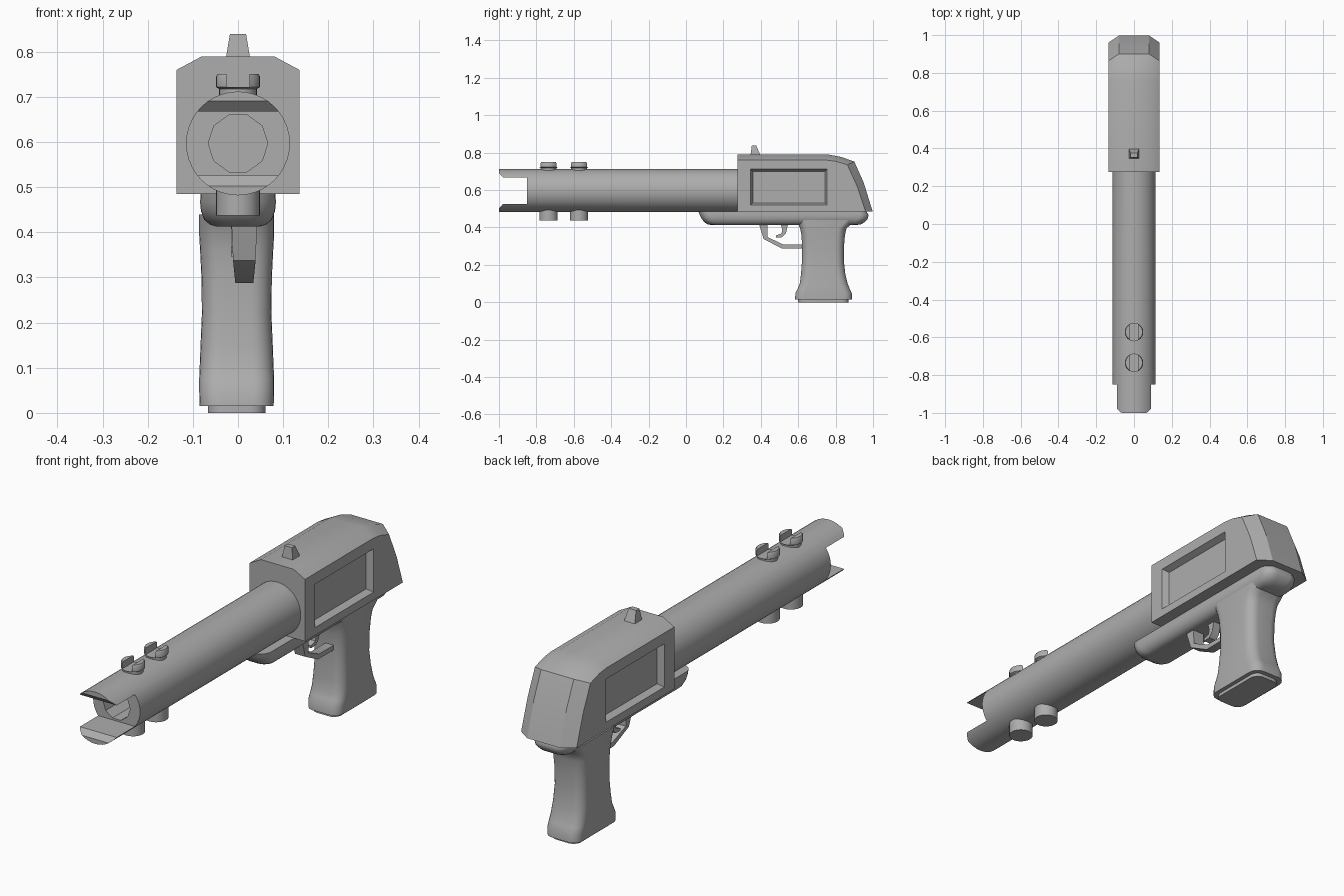
import bpy, bmesh, math
from mathutils import Matrix

if "Cube" in bpy.data.objects:
    bpy.data.objects.remove(bpy.data.objects["Cube"])

GREY = bpy.data.materials.new("plain grey")
GREY.diffuse_color = (0.42, 0.42, 0.42, 1)
GREY.use_nodes = True
GREY.node_tree.nodes["Principled BSDF"].inputs["Base Color"].default_value = GREY.diffuse_color


def loft(name, rings, angle=35):
    """Closed solid skinned through rings of equal point count."""
    bm = bmesh.new()
    loops = [[bm.verts.new(p) for p in ring] for ring in rings]
    n = len(loops[0])
    for a, b in zip(loops, loops[1:]):
        for i in range(n):
            j = (i + 1) % n
            bm.faces.new((a[i], a[j], b[j], b[i]))
    bm.faces.new(loops[0])
    bm.faces.new(loops[-1])
    bmesh.ops.recalc_face_normals(bm, faces=bm.faces)
    me = bpy.data.meshes.new(name)
    bm.to_mesh(me)
    bm.free()
    me.materials.append(GREY)
    ob = bpy.data.objects.new(name, me)
    bpy.context.collection.objects.link(ob)
    return smooth(ob, angle)


def activate(ob):
    bpy.ops.object.select_all(action='DESELECT')
    ob.select_set(True)
    bpy.context.view_layer.objects.active = ob


def smooth(ob, angle=35):
    activate(ob)
    bpy.ops.object.shade_smooth_by_angle(angle=math.radians(angle))
    return ob


def cut(ob, cutter, angle=35):
    """Subtract a cutter and remove it."""
    cutter.hide_render = True
    mod = ob.modifiers.new("cut", 'BOOLEAN')
    mod.operation = 'DIFFERENCE'
    mod.solver = 'EXACT'
    mod.object = cutter
    activate(ob)
    bpy.ops.object.modifier_apply(modifier=mod.name)
    bpy.data.objects.remove(cutter)
    smooth(ob, angle)


def side_prism(name, profile, x0, x1, angle=35):
    """Extrude a (y, z) profile from x0 to x1."""
    return loft(name, [[(x, y, z) for y, z in profile] for x in (x0, x1)], angle)


def circle_y(r, y, n, z=0.597):
    return [(r * math.cos(2 * math.pi * i / n), y,
             z + r * math.sin(2 * math.pi * i / n)) for i in range(n)]


def circle_z(r, y, z, n=24):
    return [(r * math.cos(2 * math.pi * i / n),
             y + r * math.sin(2 * math.pi * i / n), z) for i in range(n)]


def round_rect(z, y0, y1, hx, r, cx=0.0, n=6):
    """Rounded rectangle in plan at height z."""
    pts = []
    for k, (sx, sy) in enumerate(((1, 1), (-1, 1), (-1, -1), (1, -1))):
        ox = cx + sx * (hx - r)
        oy = (y1 - r) if sy > 0 else (y0 + r)
        for i in range(n + 1):
            a = math.pi / 2 * (k + i / n)
            pts.append((ox + r * math.cos(a), oy + r * math.sin(a), z))
    return pts


# Barrel with bore and open jaws at the muzzle
barrel = loft("barrel", [circle_y(0.115, y, 40) for y in (-1.0, 0.30)])
slot = [(-1.05, 0.46), (-1.0, 0.503), (-0.978, 0.526), (-0.85, 0.526),
        (-0.85, 0.668), (-0.978, 0.668), (-1.0, 0.691), (-1.05, 0.734)]
cut(barrel, side_prism("slot_cutter", slot, -0.2, 0.2))
cut(barrel, loft("bore_cutter", [circle_y(0.066, -0.9, 10), circle_y(0.066, -0.62, 10)]), 40)

# Slotted pegs above the barrel, plain pegs below
for i, y in enumerate((-0.735, -0.572)):
    top = loft(f"top_peg_{i}", [circle_z(0.042, y, 0.68), circle_z(0.042, y, 0.718),
                                circle_z(0.049, y, 0.722), circle_z(0.049, y, 0.745),
                                circle_z(0.045, y, 0.751)])
    notch = [(y - 0.1, 0.722), (y + 0.1, 0.722), (y + 0.1, 0.8), (y - 0.1, 0.8)]
    cut(top, side_prism("notch_cutter", notch, -0.025, 0.025))
    loft(f"bottom_peg_{i}", [circle_z(0.049, y, 0.437), circle_z(0.049, y, 0.51)])

# Receiver: full profile in the middle, smaller profile on the outer sides
mid = [(0.275, 0.485), (0.275, 0.79), (0.76, 0.79), (0.83, 0.777), (0.90, 0.752),
       (0.95, 0.64), (0.998, 0.485)]
outer = [(0.275, 0.485), (0.275, 0.76), (0.75, 0.76), (0.80, 0.754), (0.863, 0.735),
         (0.915, 0.62), (0.96, 0.485)]
receiver = loft("receiver", [[(x, y, z) for y, z in prof] for x, prof in
                             ((-0.136, outer), (-0.08, mid), (0.08, mid), (0.136, outer))], 32)

# Recessed panel on each side
for s in (-1, 1):
    def rect(x, d):
        return [(s * x, 0.345 + d, 0.52 + d), (s * x, 0.755 - d, 0.52 + d),
                (s * x, 0.755 - d, 0.712 - d), (s * x, 0.345 + d, 0.712 - d)]
    cut(receiver, loft("panel_cutter", [rect(0.146, -0.004), rect(0.108, 0.012)]), 32)

# Sight on top of the receiver
loft("sight", [[(-w, a, z), (w, a, z), (w, b, z), (-w, b, z)] for w, a, b, z in
               ((0.027, 0.345, 0.398, 0.785), (0.018, 0.352, 0.375, 0.839))])

# Rounded frame under the receiver
loft("lower_frame", [round_rect(z, a, b, hx, r) for z, a, b, hx, r in
                     ((0.413, 0.135, 0.91, 0.048, 0.035),
                      (0.417, 0.115, 0.935, 0.062, 0.045),
                      (0.428, 0.098, 0.955, 0.075, 0.05),
                      (0.447, 0.083, 0.972, 0.082, 0.05),
                      (0.466, 0.074, 0.976, 0.084, 0.05),
                      (0.486, 0.066, 0.965, 0.083, 0.05))], 50)

# Grip flared at both ends
loft("grip", [round_rect(z, a, b, hx, 0.045, -0.003) for z, a, b, hx in
              ((0.015, 0.583, 0.888, 0.082), (0.05, 0.585, 0.886, 0.083),
               (0.075, 0.598, 0.874, 0.083), (0.10, 0.608, 0.864, 0.082),
               (0.15, 0.615, 0.852, 0.080), (0.22, 0.620, 0.844, 0.077),
               (0.30, 0.621, 0.845, 0.078), (0.36, 0.617, 0.850, 0.081),
               (0.395, 0.610, 0.858, 0.083), (0.415, 0.602, 0.880, 0.083),
               (0.44, 0.592, 0.905, 0.083))], 50)
loft("grip_base", [round_rect(z, 0.60, 0.868, 0.064, 0.035, -0.003) for z in (0.0, 0.02)])

# Trigger guard: a strip that narrows downwards
guard = ((0.385, 0.435, 0.435, 0.435, 0.029), (0.415, 0.338, 0.437, 0.348, 0.025),
         (0.512, 0.288, 0.520, 0.309, 0.020), (0.64, 0.288, 0.64, 0.309, 0.020))
loft("trigger_guard", [[(0.014 - w, ya, za), (0.014 + w, ya, za),
                        (0.014 + w, yb, zb), (0.014 - w, yb, zb)]
                       for ya, za, yb, zb, w in guard])

# Curved trigger
side_prism("trigger", [(0.503, 0.43), (0.515, 0.385), (0.510, 0.367), (0.480, 0.357),
                       (0.482, 0.346), (0.515, 0.348), (0.535, 0.37), (0.548, 0.43)],
           -0.015, 0.022)
